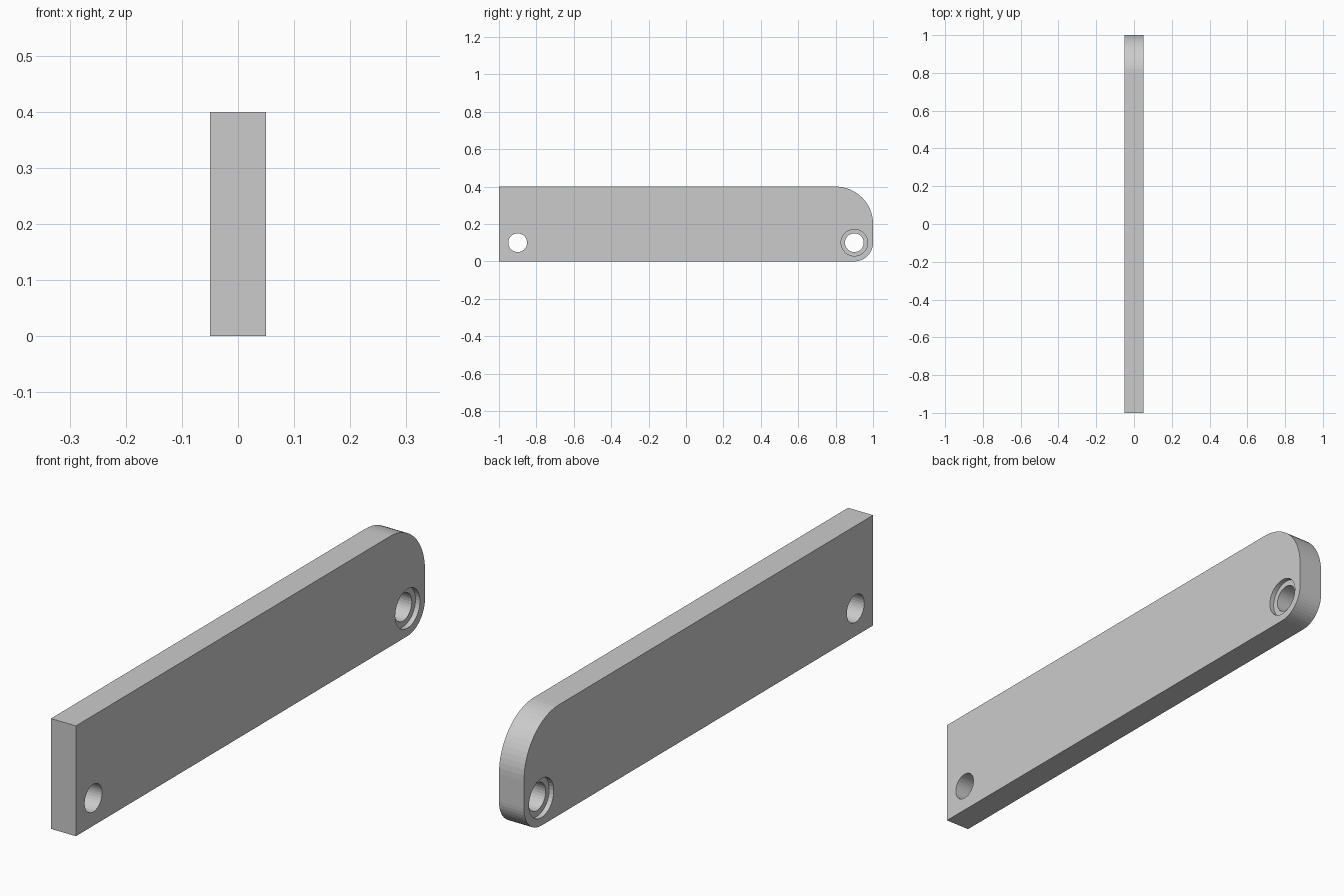
import bpy, bmesh
from math import sin, cos, pi

if "Cube" in bpy.data.objects:
    bpy.data.objects.remove(bpy.data.objects["Cube"])

HALF_T = 0.05  # half thickness of the plate
SIDES = 32


def arc(cy, cz, r, start, end, n):
    return [(cy + r * cos(start + (end - start) * i / n),
             cz + r * sin(start + (end - start) * i / n)) for i in range(n + 1)]


# Side profile (y, z): square front end, rounded back end
profile = [(-1, 0.4), (-1, 0)]
profile += arc(0.9, 0.1, 0.1, -pi / 2, 0, 12)
profile += arc(0.8, 0.2, 0.2, 0, pi / 2, 16)

# Plate: profile extruded along x
bm = bmesh.new()
face = bm.faces.new([bm.verts.new((-HALF_T, y, z)) for y, z in profile])
ext = bmesh.ops.extrude_face_region(bm, geom=[face])
verts = [g for g in ext["geom"] if isinstance(g, bmesh.types.BMVert)]
bmesh.ops.translate(bm, vec=(2 * HALF_T, 0, 0), verts=verts)
bmesh.ops.recalc_face_normals(bm, faces=bm.faces)
mesh = bpy.data.meshes.new("plate")
bm.to_mesh(mesh)
bm.free()
plate = bpy.data.objects.new("plate", mesh)
bpy.context.collection.objects.link(plate)


def drill(x, y, radius, depth):
    """Cut a cylinder along x, centred at (x, y, 0.1), out of the plate."""
    bpy.ops.mesh.primitive_cylinder_add(vertices=SIDES, radius=radius, depth=depth,
                                        location=(x, y, 0.1), rotation=(0, pi / 2, 0))
    cutter = bpy.context.object
    cutter.name = "hole_cutter"
    cutter.hide_render = True
    mod = plate.modifiers.new("hole", "BOOLEAN")
    mod.operation = "DIFFERENCE"
    mod.solver = "EXACT"
    mod.object = cutter
    bpy.context.view_layer.objects.active = plate
    bpy.ops.object.modifier_apply(modifier=mod.name)
    bpy.data.objects.remove(cutter, do_unlink=True)


# Counterbores on both faces at the rounded end
for side in (-1, 1):
    drill(side * HALF_T, 0.9, 0.071, 0.036)

# Through holes at both ends
for y in (-0.9, 0.9):
    drill(0, y, 0.05, 0.3)
